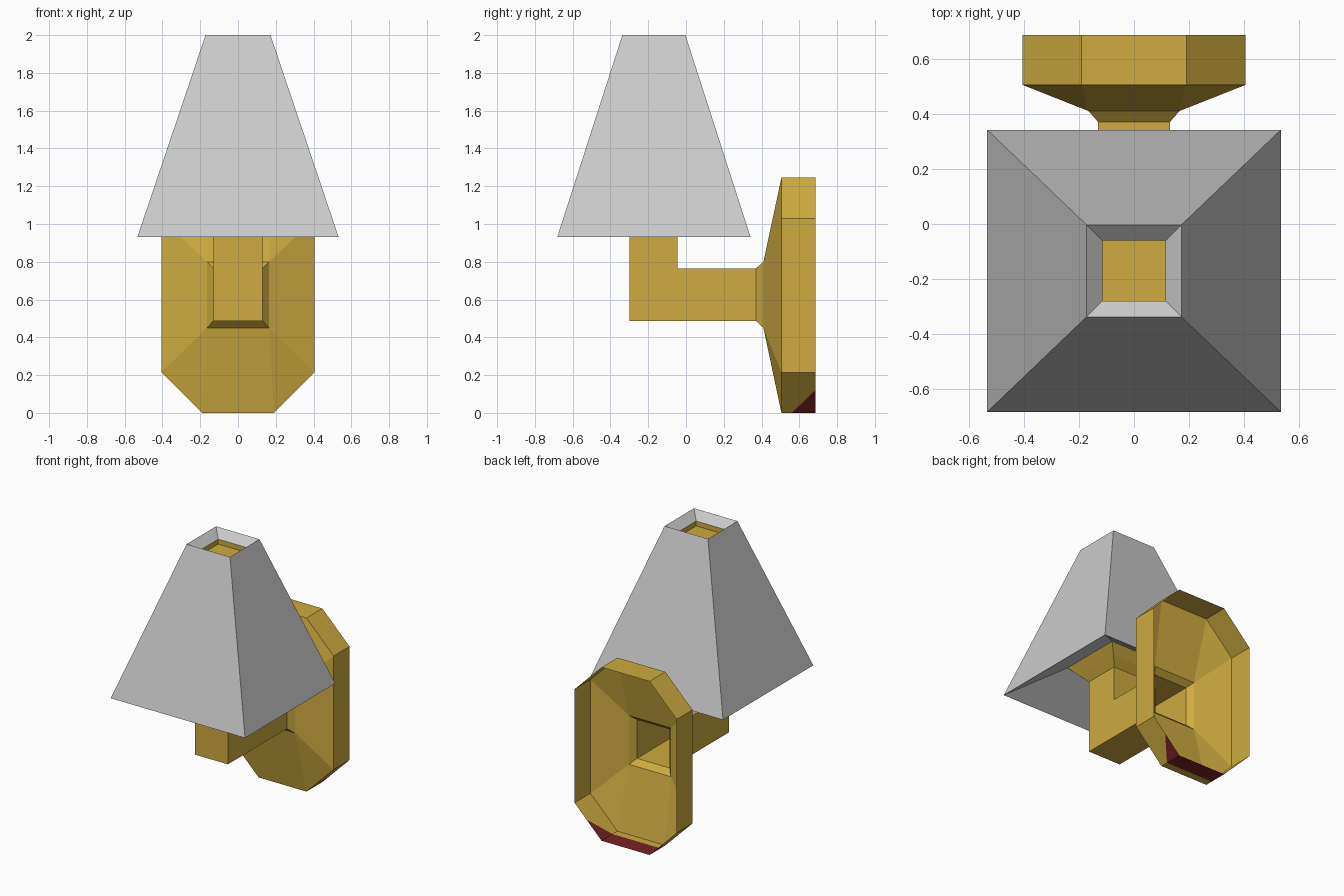
import bpy, bmesh

if "Cube" in bpy.data.objects:
    bpy.data.objects.remove(bpy.data.objects["Cube"])


def material(name, colour):
    m = bpy.data.materials.new(name)
    m.diffuse_color = (*colour, 1)
    m.use_nodes = True
    m.node_tree.nodes["Principled BSDF"].inputs["Base Color"].default_value = m.diffuse_color
    return m


gold = material("gold", (0.62, 0.41, 0.05))
grey = material("shade grey", (0.60, 0.60, 0.60))
red = material("dark red", (0.19, 0.016, 0.018))


def square(hx, hy, z, cy=-0.17):
    """Level rectangle ring."""
    return [(-hx, cy - hy, z), (hx, cy - hy, z), (hx, cy + hy, z), (-hx, cy + hy, z)]


def octagon(y, hx, z0, z1, cx=0.0, cz=0.0):
    """Upright chamfered rectangle ring; zero chamfer collapses to four corners."""
    return [(-hx + cx, y, z0), (hx - cx, y, z0), (hx, y, z0 + cz), (hx, y, z1 - cz),
            (hx - cx, y, z1), (-hx + cx, y, z1), (-hx, y, z1 - cz), (-hx, y, z0 + cz)]


def loft(name, rings, mats, cap_end=False, rule=None, cut=None):
    """Skin consecutive rings; rule picks a material index from the face centre."""
    bm = bmesh.new()
    loops = [[bm.verts.new(p) for p in r] for r in rings]
    for a, b in zip(loops, loops[1:]):
        for i in range(len(a)):
            j = (i + 1) % len(a)
            bm.faces.new((a[i], a[j], b[j], b[i]))
    if cap_end:
        bm.faces.new(loops[-1])
    bmesh.ops.remove_doubles(bm, verts=bm.verts[:], dist=1e-5)
    if cut:
        bmesh.ops.bisect_plane(bm, geom=bm.verts[:] + bm.edges[:] + bm.faces[:],
                               plane_co=cut[0], plane_no=cut[1])
    bmesh.ops.recalc_face_normals(bm, faces=bm.faces[:])
    if rule:
        for f in bm.faces:
            f.material_index = rule(f.calc_center_median())
    me = bpy.data.meshes.new(name)
    bm.to_mesh(me)
    bm.free()
    for m in mats:
        me.materials.append(m)
    ob = bpy.data.objects.new(name, me)
    bpy.context.collection.objects.link(ob)
    return ob


# Wall plate: open-backed octagonal dish narrowing to the arm, red patch under its rear edge
loft("wall_plate",
     [octagon(0.685, 0.405, 0, 1.245, 0.215, 0.215),
      octagon(0.505, 0.405, 0, 1.245, 0.215, 0.215),
      octagon(0.41, 0.165, 0.45, 0.80),
      octagon(0.37, 0.13, 0.487, 0.765)],
     [gold, red],
     rule=lambda c: int(c.y - 0.56 > 1.04 * c.z),
     cut=((0, 0.56, 0), (0, 1, -1.04)))

# Hollow elbow arm: horizontal run, mitre, vertical post
w = 0.13
loft("elbow_arm",
     [[(-w, ya, za), (w, ya, za), (w, yb, zb), (-w, yb, zb)]
      for ya, za, yb, zb in ((0.37, 0.487, 0.37, 0.765),
                             (-0.30, 0.487, -0.045, 0.765),
                             (-0.30, 1.01, -0.045, 1.01))],
     [gold])

# Flared socket that carries the shade
loft("lamp_socket",
     [square(w, 0.1275, 1.01, -0.1725), square(0.178, 0.175, 1.06), square(0.232, 0.225, 1.12)],
     [gold])

# Shade: sloped underside, outer walls, and funnel at the top
loft("lamp_shade",
     [square(0.232, 0.225, 1.12), square(0.533, 0.512, 0.93),
      square(0.172, 0.167, 2.0), square(0.115, 0.11, 1.945)],
     [grey])

# Gold recess closing the funnel
loft("top_cap", [square(0.115, 0.11, 1.945), square(0.115, 0.11, 1.91)], [gold], cap_end=True)
